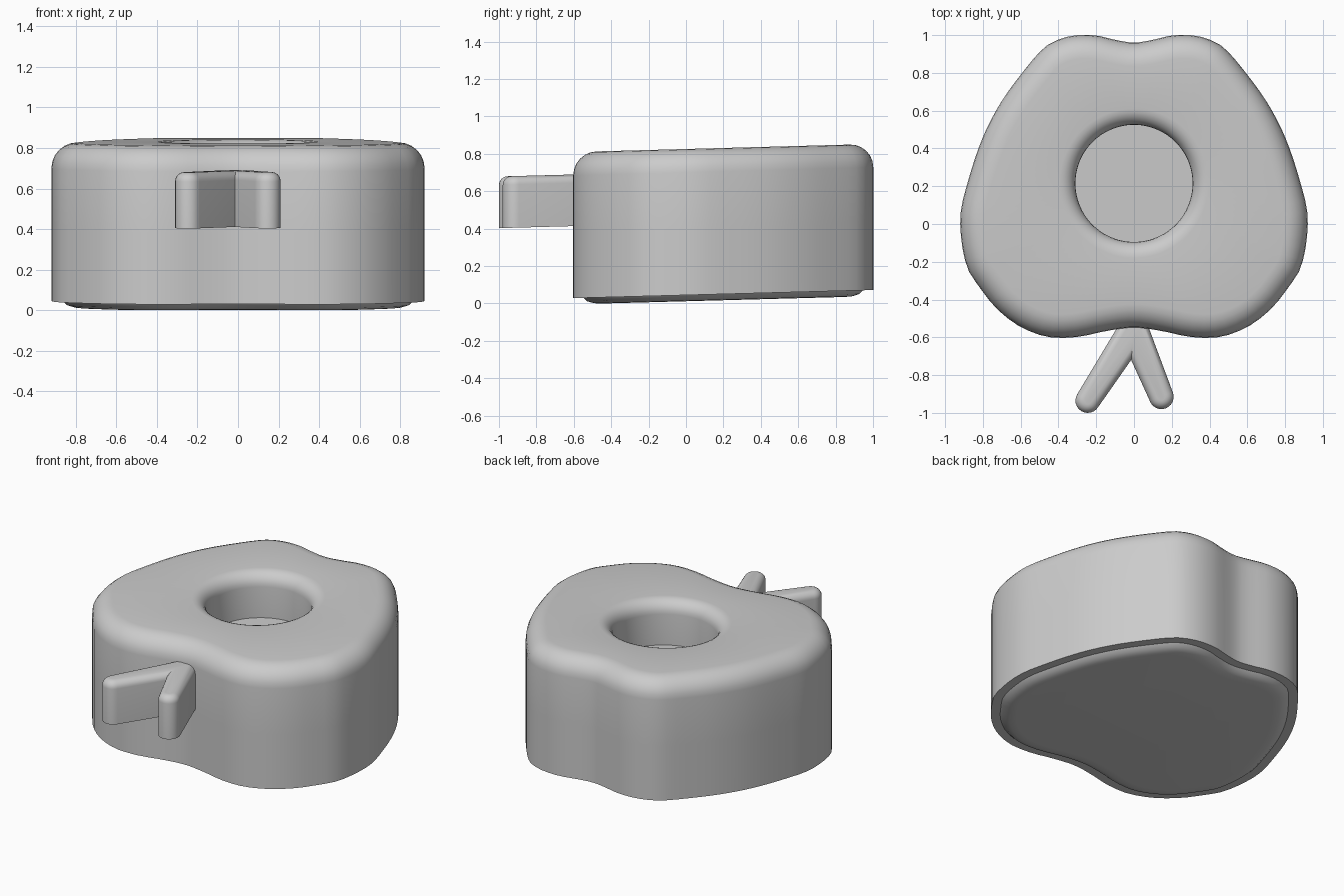
import bpy, bmesh, math
from mathutils import Vector

if "Cube" in bpy.data.objects:
    bpy.data.objects.remove(bpy.data.objects["Cube"])

TILT = 0.027                      # the whole model rises gently to the back
HOLE = Vector((0, 0.215))
HOLE_R = 0.31
N = 96


def offset(loop, d):
    """Move a counter-clockwise 2D loop inwards by d with mitred corners."""
    out = []
    for i, p in enumerate(loop):
        a = (p - loop[i - 1]).normalized()
        b = (loop[(i + 1) % len(loop)] - p).normalized()
        na, nb = Vector((-a.y, a.x)), Vector((-b.y, b.x))
        out.append(p + (na + nb) * (d / (1 + na.dot(nb))))
    return out


def fillet(d0, z0, r, steps=6):
    """Quarter round from a vertical wall at inset d0 up to a flat top at z0."""
    return [(d0 + r * (1 - math.cos(t)), z0 - r + r * math.sin(t))
            for t in (math.pi / 2 * i / steps for i in range(steps + 1))]


def loft(name, rings):
    """Skin a stack of (2D loop, height) rings and cap both ends."""
    bm = bmesh.new()
    rows = [[bm.verts.new((p.x, p.y, z + TILT * p.y)) for p in loop] for loop, z in rings]
    n = len(rows[0])
    for lo, hi in zip(rows, rows[1:]):
        for i in range(n):
            j = (i + 1) % n
            bm.faces.new((lo[i], lo[j], hi[j], hi[i]))
    bm.faces.new(rows[0][::-1])
    bm.faces.new(rows[-1])
    mesh = bpy.data.meshes.new(name)
    bm.to_mesh(mesh)
    bm.free()
    ob = bpy.data.objects.new(name, mesh)
    bpy.context.collection.objects.link(ob)
    bpy.ops.object.select_all(action='DESELECT')
    ob.select_set(True)
    bpy.context.view_layer.objects.active = ob
    bpy.ops.object.shade_smooth_by_angle(angle=math.radians(32))
    return ob


def catmull(pts, steps=8):
    out = []
    n = len(pts)
    for i in range(n):
        a, b, c, d = (pts[(i + k) % n] for k in (-1, 0, 1, 2))
        for s in range(steps):
            t = s / steps
            out.append(0.5 * (2 * b + (c - a) * t + (2 * a - 5 * b + 4 * c - d) * t * t
                              + (3 * b - a - 3 * c + d) * t ** 3))
    return out


# Apple-shaped outline: right half, mirrored to the left
half = [(0, -0.548), (0.15, -0.567), (0.3, -0.598), (0.455, -0.598), (0.6, -0.545),
        (0.72, -0.455), (0.81, -0.345), (0.89, -0.21), (0.92, 0.03), (0.875, 0.24),
        (0.80, 0.46), (0.71, 0.635), (0.6, 0.79), (0.48, 0.93), (0.39, 0.98),
        (0.3, 1.0), (0.2, 0.998), (0.1, 0.975), (0, 0.96)]
pts = [Vector(p) for p in half] + [Vector((-x, y)) for x, y in half[-2:0:-1]]
dense = catmull(pts)


def on_ray(theta):
    """Outline point in direction theta from the hole centre."""
    u = Vector((math.cos(theta), math.sin(theta)))
    for i, p in enumerate(dense):
        a, b = p - HOLE, dense[(i + 1) % len(dense)] - HOLE
        ca, cb = u.x * a.y - u.y * a.x, u.x * b.y - u.y * b.x
        if ca <= 0 < cb and (a + b).dot(u) > 0:
            return HOLE + a.lerp(b, ca / (ca - cb))


angles = [2 * math.pi * (i + 0.5) / N for i in range(N)]
outline = [on_ray(t) for t in angles]


def circle(r):
    return [HOLE + Vector((math.cos(t), math.sin(t))) * r for t in angles]


# Body: raised base panel, ledge, wall, rounded shoulder, round well in the top
TOP = 0.826
profile = [(0.15, 0.012), (0.11, 0.015), (0.075, 0.026), (0.055, 0.045),
           (0, 0.045), (0, 0.14), (0, 0.4)] + fillet(0, TOP, 0.125)
rings = [(offset(outline, d), z) for d, z in profile]
rings += [(circle(HOLE_R + d), z) for d, z in reversed(fillet(0, TOP, 0.085))]
rings += [(circle(HOLE_R), 0.54)]
loft("apple_body", rings)


# Forked stem: two round-ended prongs sharing one root inside the body
def arc(c, r, a0, steps=12):
    return [Vector(c) + Vector((math.cos(a), math.sin(a))) * r
            for a in (math.radians(a0 + 180 * i / steps) for i in range(steps + 1))]


stem = ([Vector((-0.06, -0.5))] + arc((-0.245, -0.935), 0.065, 148)
        + [Vector((-0.015, -0.72))] + arc((0.145, -0.915), 0.065, 200)
        + [Vector((0.06, -0.5))])
stem_profile = [(0, 0.43)] + fillet(0, 0.706, 0.045)
loft("forked_stem", [(offset(stem, d), z) for d, z in stem_profile])
